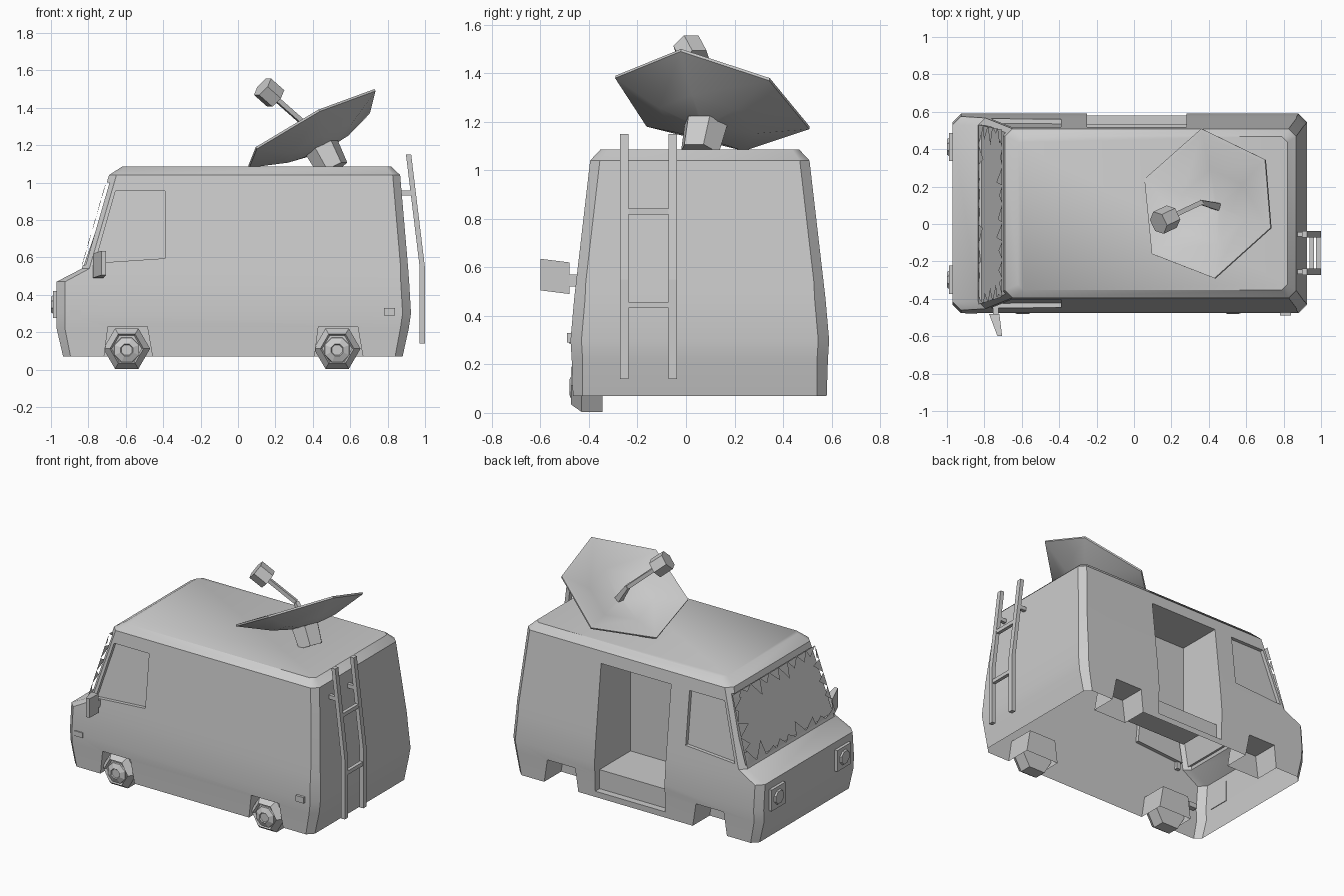
import bpy, bmesh, math, random
from mathutils import Vector, Matrix

if "Cube" in bpy.data.objects:
    bpy.data.objects.remove(bpy.data.objects["Cube"])

random.seed(4)
YC = 0.057  # middle of the body across y


def add(name, verts, faces, smooth=None):
    me = bpy.data.meshes.new(name)
    bm = bmesh.new()
    vs = [bm.verts.new(v) for v in verts]
    for f in faces:
        bm.faces.new([vs[i] for i in f])
    bmesh.ops.recalc_face_normals(bm, faces=bm.faces)
    bm.to_mesh(me)
    bm.free()
    ob = bpy.data.objects.new(name, me)
    bpy.context.collection.objects.link(ob)
    if smooth:
        smooth_by(ob, smooth)
    return ob


def smooth_by(ob, deg):
    bpy.ops.object.select_all(action='DESELECT')
    ob.select_set(True)
    bpy.context.view_layer.objects.active = ob
    bpy.ops.object.shade_smooth_by_angle(angle=math.radians(deg))


def loft(name, rings, caps=True, smooth=None):
    n = len(rings[0])
    verts = [v for r in rings for v in r]
    faces = [(k * n + i, k * n + (i + 1) % n, (k + 1) * n + (i + 1) % n, (k + 1) * n + i)
             for k in range(len(rings) - 1) for i in range(n)]
    if caps:
        faces += [tuple(range(n)), tuple(range(len(verts) - n, len(verts)))]
    return add(name, verts, faces, smooth)


def prism(name, pts, vec):
    pts = [Vector(p) for p in pts]
    return loft(name, [pts, [p + Vector(vec) for p in pts]])


def box(name, lo, hi):
    (a, b, c), (d, e, f) = lo, hi
    return prism(name, [(a, b, c), (d, b, c), (d, e, c), (a, e, c)], (0, 0, f - c))


def turned(name, origin, axis, profile, n, spin=0.0):
    # profile of (radius, distance along axis)
    rot = Vector(axis).to_track_quat('Z', 'Y')
    return loft(name, [[Vector(origin) + rot @ Vector((r * math.cos(spin + math.tau * i / n),
                r * math.sin(spin + math.tau * i / n), d)) for i in range(n)] for r, d in profile])


def cut(ob, cutter):
    cutter.hide_render = True
    m = ob.modifiers.new('cut', 'BOOLEAN')
    m.operation, m.solver, m.object = 'DIFFERENCE', 'EXACT', cutter
    bpy.context.view_layer.objects.active = ob
    bpy.ops.object.modifier_apply(modifier=m.name)
    bpy.data.objects.remove(cutter)


def half_width(z):
    return 0.51 - (z - 0.54) * 0.116


# Van body: lofted sections (z, front x, back x, half width, corner)
def section(z, x0, x1, h, c):
    a, b = YC - h, YC + h
    return [(x0 + c, a, z), (x1 - c, a, z), (x1, a + c, z), (x1, b - c, z),
            (x1 - c, b, z), (x0 + c, b, z), (x0, b - c, z), (x0, a + c, z)]


body = loft('van_body', [section(*s) for s in (
    (0.07, -0.935, 0.88, 0.523, 0.04), (0.22, -0.97, 0.913, 0.528, 0.045),
    (0.30, -0.97, 0.925, 0.533, 0.045), (0.47, -0.97, 0.915, 0.518, 0.045),
    (0.54, -0.835, 0.91, 0.51, 0.04), (1.04, -0.69, 0.867, 0.452, 0.04),
    (1.085, -0.62, 0.82, 0.41, 0.03))])

# Wheel wells on both sides
for side in (-1, 1):
    for cx in (-0.59, 0.535):
        prof = [(-0.135, 0.0), (-0.105, 0.23), (0.105, 0.23), (0.145, 0.0)]
        cut(body, prism('well_cutter', [(cx + x, YC + side * 0.34, z) for x, z in prof],
                        (0, side * 0.5, 0)))
    # Recessed cab side windows
    win = [(-0.765, 0.57), (-0.655, 0.955), (-0.39, 0.955), (-0.39, 0.595)]
    cut(body, prism('window_cutter', [(x, YC + side * (half_width(z) - 0.025), z)
                                      for x, z in win], (0, side * 0.2, 0)))
# Open sliding door with interior bay and step
cut(body, box('door_cutter', (-0.25, 0.2, 0.24), (0.28, 0.9, 0.96)))
cut(body, box('step_cutter', (-0.25, 0.535, 0.11), (0.28, 0.9, 0.3)))


# Recessed windscreen
def screen(y, z, out=0.0):
    return Vector((-0.835 + (z - 0.54) * 0.29 - out, y, z))


corners = [(-0.43, 0.56), (0.53, 0.56), (0.505, 1.0), (-0.39, 1.0)]
cut(body, prism('screen_cutter', [screen(y, z, -0.015) for y, z in corners], (-0.2, 0, 0)))

# Open underside
bm = bmesh.new()
bm.from_mesh(body.data)
low = [f for f in bm.faces if all(v.co.z < 0.071 for v in f.verts)]
bmesh.ops.delete(bm, geom=low, context='FACES')
bm.to_mesh(body.data)
bm.free()
smooth_by(body, 32)

# Broken glass shards around the windscreen edge
verts, faces = [], []
for k in range(4):
    a, b = Vector(corners[k]), Vector(corners[(k + 1) % 4])
    n = 9 if k % 2 == 0 else 5
    inward = Vector((-(b - a).y, (b - a).x)).normalized()
    for i in range(n):
        p, q = a.lerp(b, i / n), a.lerp(b, (i + 1) / n)
        tip = p.lerp(q, random.uniform(0.1, 0.9)) + inward * random.uniform(0.02, 0.11)
        faces.append((len(verts), len(verts) + 1, len(verts) + 2))
        verts += [screen(*p, 0.003), screen(*q, 0.003), screen(*tip, 0.006)]
add('windscreen_shards', verts, faces)

# Remaining wheels on one side, with hubs
for cx in (-0.595, 0.53):
    turned('tyre', (cx, -0.345, 0.112), (0, -1, 0),
           [(0.125, 0), (0.125, 0.085), (0.09, 0.128), (0.08, 0.11)], 6)
    turned('hub', (cx, -0.445, 0.105), (0, -1, 0),
           [(0.075, 0), (0.07, 0.02), (0.035, 0.035), (0.03, 0.028)], 8, math.pi / 8)

# Headlamps: square frame and round lens
for y in (YC - 0.355, YC + 0.355):
    box('headlamp_frame', (-0.99, y - 0.075, 0.275), (-0.965, y + 0.075, 0.42))
    turned('headlamp_lens', (-0.985, y, 0.348), (-1, 0, 0), [(0.055, 0), (0.045, 0.015)], 8, math.pi / 8)

# Side marker lamps
box('front_marker', (-0.90, -0.482, 0.285), (-0.84, -0.44, 0.32))
box('rear_marker', (0.78, -0.49, 0.29), (0.84, -0.45, 0.33))

# Wing mirror and arm
loft('wing_mirror', [
    [(-0.775, -0.48, 0.49), (-0.72, -0.48, 0.49), (-0.72, -0.48, 0.62), (-0.775, -0.48, 0.62)],
    [(-0.73, -0.6, 0.505), (-0.705, -0.6, 0.505), (-0.705, -0.6, 0.635), (-0.73, -0.6, 0.635)]])
box('mirror_arm', (-0.755, -0.49, 0.52), (-0.725, -0.43, 0.57))

# Rear ladder
for y in (-0.255, -0.055):
    path = [(0.985, 0.14), (0.985, 0.55), (0.912, 1.15)]
    loft('ladder_rail', [[(x - 0.014, y - 0.017, z), (x + 0.014, y - 0.017, z),
                          (x + 0.014, y + 0.017, z), (x - 0.014, y + 0.017, z)] for x, z in path])
    box('ladder_bracket', (0.86, y - 0.012, 0.93), (0.935, y + 0.012, 0.957))
for x, z in ((0.985, 0.445), (0.951, 0.83)):
    box('ladder_rung', (x - 0.012, -0.245, z - 0.013), (x + 0.012, -0.065, z + 0.013))

# Hexagonal dish: rim, shallow bowl, thickness
rim = [Vector(p) for p in ((0.73, -0.02, 1.5), (0.70, 0.345, 1.38), (0.36, 0.51, 1.18),
                           (0.055, 0.24, 1.09), (0.095, -0.16, 1.19), (0.43, -0.29, 1.39))]
mid = sum(rim, Vector()) / 6
nrm = (rim[0] - rim[3]).cross(rim[2] - rim[5]).normalized()


def ring(scale, depth):
    return [mid + (p - mid) * scale - nrm * depth for p in rim]


loft('dish', [ring(0.05, 0.135), ring(0.5, 0.095), ring(1, 0.012), ring(1, 0),
              ring(0.94, 0.003), ring(0.5, 0.07), ring(0.05, 0.105)], smooth=45)
turned('dish_mount', mid - nrm * 0.25, nrm, [(0.085, 0), (0.095, 0.13)], 6)

# Feed arm and receiver
path = [Vector(p) for p in ((0.46, 0.09, 1.17), (0.36, 0.115, 1.31), (0.19, 0.035, 1.46))]
for a, b, r in ((path[0], path[1], 0.03), (path[1], path[2], 0.018)):
    turned('feed_arm', a, b - a, [(r, 0), (0.018, (b - a).length)], 4, math.pi / 4)
ax = (path[1] - path[2]).normalized()
turned('receiver', Vector((0.17, 0.025, 1.478)) - ax * 0.055, ax, [(0.065, 0), (0.065, 0.1)], 6)
